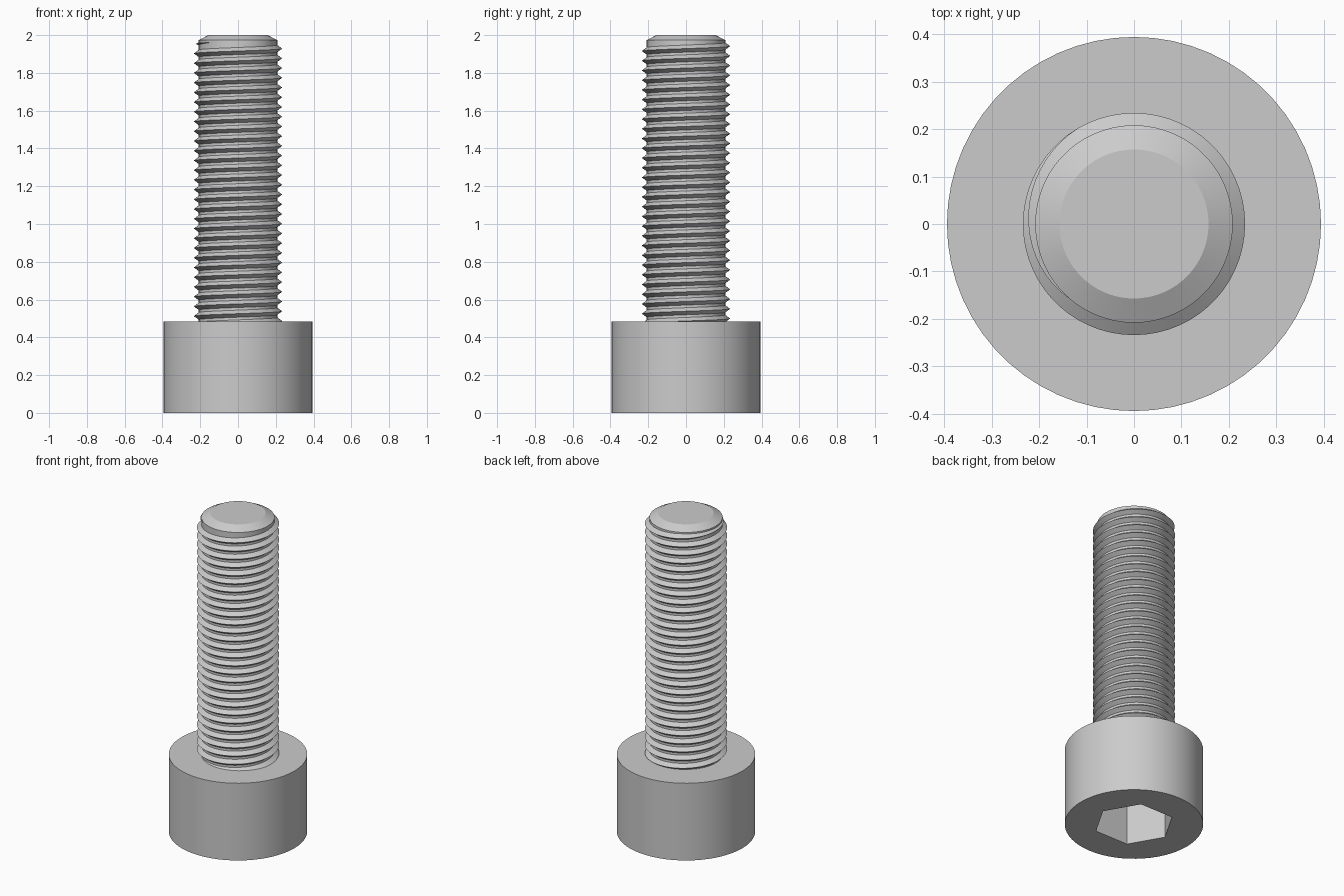
import bpy
import bmesh
from math import cos, radians, tau

SEGMENTS = 60
HEAD_RADIUS, HEAD_HEIGHT = 0.394, 0.485
CORE_RADIUS, CREST_RADIUS = 0.208, 0.234
PITCH = 0.0515

cube = bpy.data.objects.get("Cube")
if cube:
    bpy.data.objects.remove(cube, do_unlink=True)

steel = bpy.data.materials.new("light_grey_steel")
steel.use_nodes = True
steel.diffuse_color = (0.6, 0.6, 0.6, 1)
steel.node_tree.nodes["Principled BSDF"].inputs["Base Color"].default_value = (0.6, 0.6, 0.6, 1)


def polar(radius, angle, z):
    from_x = radius * cos(angle)
    return (from_x, radius * cos(angle - tau / 4), z)


def finish(name, bm):
    """Turn the bmesh into a smooth-shaded object with sharp edges kept."""
    bmesh.ops.recalc_face_normals(bm, faces=bm.faces)
    mesh = bpy.data.meshes.new(name)
    bm.to_mesh(mesh)
    bm.free()
    mesh.materials.append(steel)
    obj = bpy.data.objects.new(name, mesh)
    bpy.context.collection.objects.link(obj)
    bpy.ops.object.select_all(action="DESELECT")
    obj.select_set(True)
    bpy.context.view_layer.objects.active = obj
    bpy.ops.object.shade_smooth_by_angle(angle=radians(25))
    return obj


def lathe(name, rings):
    """Join rings of (radius function, z) into a capped solid."""
    bm = bmesh.new()
    loops = []
    for radius, z in rings:
        angles = [tau * i / SEGMENTS for i in range(SEGMENTS)]
        loops.append([bm.verts.new(polar(radius(a), a, z)) for a in angles])
    for low, high in zip(loops, loops[1:]):
        for i in range(SEGMENTS):
            j = (i + 1) % SEGMENTS
            bm.faces.new((low[i], low[j], high[j], high[i]))
    bm.faces.new(loops[0])
    bm.faces.new(loops[-1])
    return finish(name, bm)


def circle(radius):
    return lambda angle: radius


def hexagon(angle, corner=0.23):
    sector = tau / 6
    return corner * cos(sector / 2) / cos(angle % sector - sector / 2)


# Cylindrical head with a hexagonal socket in its underside
lathe("socket_head", [
    (hexagon, 0.28),
    (hexagon, 0),
    (circle(HEAD_RADIUS), 0),
    (circle(HEAD_RADIUS), HEAD_HEIGHT),
])

# Shank core with a chamfered tip
lathe("shank_core", [
    (circle(CORE_RADIUS), HEAD_HEIGHT - 0.03),
    (circle(CORE_RADIUS), 1.973),
    (circle(0.157), 2),
])

# Right-handed V thread that fades into the core near the tip
bm = bmesh.new()
root, half_width = CORE_RADIUS - 0.008, 0.0245
end_angle, end_z = radians(240), 1.963
steps = int((end_z - HEAD_HEIGHT + 0.02) / PITCH * SEGMENTS)
fade_steps = SEGMENTS / 3
previous = None
for step in range(steps, -1, -1):
    angle = end_angle - tau * step / SEGMENTS
    z = end_z - PITCH * step / SEGMENTS
    fade = min(1, step / fade_steps)
    crest = root + (CREST_RADIUS - root) * fade ** 0.6
    width = half_width * max(fade, 0.1)
    profile = [bm.verts.new(polar(root, angle, z - width)),
               bm.verts.new(polar(crest, angle, z)),
               bm.verts.new(polar(root, angle, z + width))]
    if previous:
        for k in range(3):
            n = (k + 1) % 3
            bm.faces.new((previous[k], previous[n], profile[n], profile[k]))
    else:
        bm.faces.new(profile)
    previous = profile
bm.faces.new(previous)
finish("screw_thread", bm)
